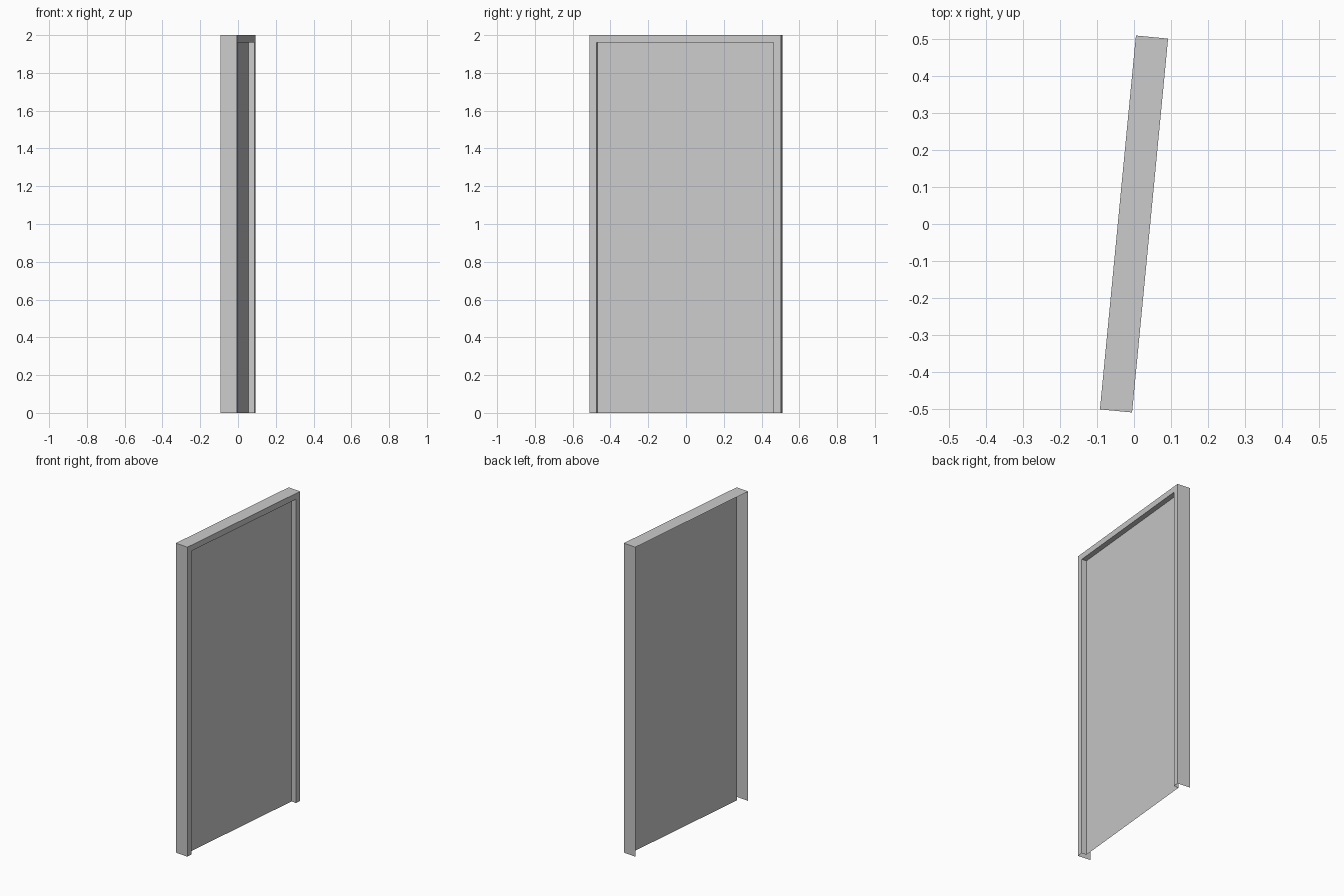
import bpy, bmesh
from math import radians

if "Cube" in bpy.data.objects:
    bpy.data.objects.remove(bpy.data.objects["Cube"])

WIDTH, DEPTH, HEIGHT = 1.017, 0.0875, 2.0
BORDER = 0.038          # visible width of the frame
RECESS = 0.033          # how far the door sits behind the frame front
ANGLE = radians(-5.5)   # whole doorway is turned slightly


def arch(inset, x):
    """Door-shaped outline, open at the floor: up, across and down."""
    w, h = WIDTH / 2 - inset, HEIGHT - inset
    return [(x, -w, 0), (x, -w, h), (x, w, h), (x, w, 0)]


def make_object(name, bm):
    bmesh.ops.recalc_face_normals(bm, faces=bm.faces)
    # the open sheet must face the front (+x) side
    front = max(bm.faces, key=lambda f: abs(f.normal.x))
    if front.normal.x < 0:
        bmesh.ops.reverse_faces(bm, faces=bm.faces)
    mesh = bpy.data.meshes.new(name)
    bm.to_mesh(mesh)
    bm.free()
    ob = bpy.data.objects.new(name, mesh)
    ob.rotation_euler.z = ANGLE
    bpy.context.collection.objects.link(ob)
    return ob


front_x = DEPTH / 2
door_x = front_x - RECESS

# Frame: outer casing, front face and inner reveal, open at back and floor
bm = bmesh.new()
outlines = [arch(0, -front_x), arch(0, front_x),
            arch(BORDER, front_x), arch(BORDER, door_x)]
rows = [[bm.verts.new(p) for p in outline] for outline in outlines]
for a, b in zip(rows, rows[1:]):
    for i in range(3):
        bm.faces.new((a[i], a[i + 1], b[i + 1], b[i]))
make_object("door_frame", bm)

# Door: single flat panel closing the reveal
bm = bmesh.new()
bm.faces.new([bm.verts.new(p) for p in arch(BORDER, door_x)])
make_object("door_panel", bm)
